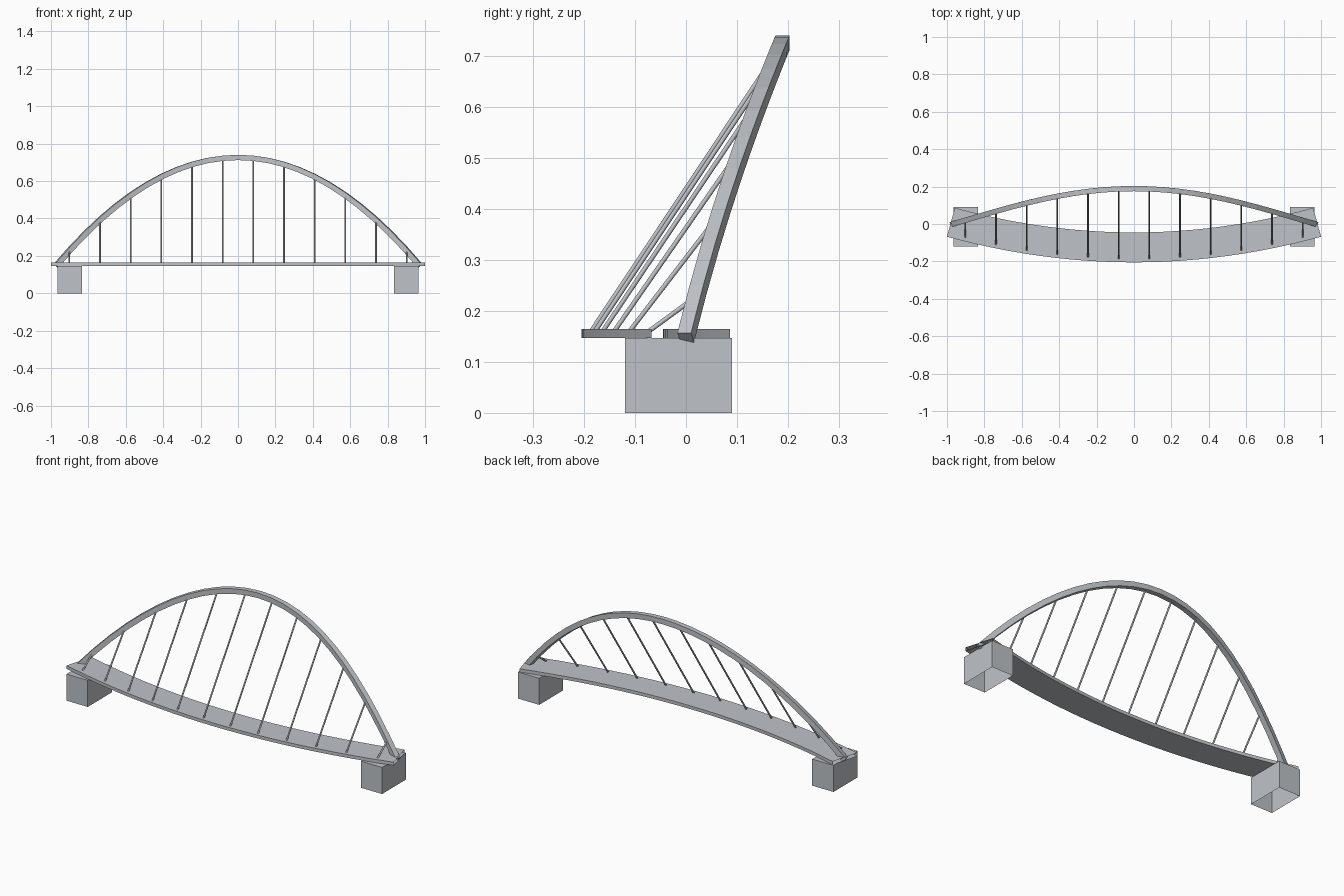
import bpy
import bmesh
from mathutils import Vector

if "Cube" in bpy.data.objects:
    bpy.data.objects.remove(bpy.data.objects["Cube"])

steel = bpy.data.materials.new("light_grey")
steel.use_nodes = True
GREY = (0.52, 0.545, 0.575, 1)
steel.diffuse_color = GREY
steel.node_tree.nodes["Principled BSDF"].inputs["Base Color"].default_value = GREY

UP = Vector((0, 0, 1))
SEGMENTS = 24


def finish(name, bm):
    bmesh.ops.recalc_face_normals(bm, faces=bm.faces)
    mesh = bpy.data.meshes.new(name)
    bm.to_mesh(mesh)
    bm.free()
    mesh.materials.append(steel)
    obj = bpy.data.objects.new(name, mesh)
    bpy.context.collection.objects.link(obj)
    return obj


def sweep(name, path, half_span, width, height, caps):
    """Sweep a rectangle along path(x), keeping its width level."""
    bm = bmesh.new()
    rings = []
    for i in range(SEGMENTS + 1):
        x = half_span * (2 * i / SEGMENTS - 1)
        tangent = (path(x + 0.001) - path(x - 0.001)).normalized()
        side = UP.cross(tangent).normalized()
        normal = tangent.cross(side)
        rings.append([bm.verts.new(path(x) + side * a * width / 2 + normal * b * height / 2)
                      for a, b in ((-1, -1), (1, -1), (1, 1), (-1, 1))])
    for r, s in zip(rings, rings[1:]):
        for k in range(4):
            j = (k + 1) % 4
            bm.faces.new((r[k], r[j], s[j], s[k]))
    if caps:
        bm.faces.new(rings[0])
        bm.faces.new(rings[-1])
    return finish(name, bm)


def deck_path(x):
    return Vector((x, -0.125 + 0.14 * x * x, 0.156))


def arch_path(x):
    h = 0.576 * (1 - (x / 0.97) ** 2)
    return Vector((x, h * (0.245 + 0.145 * h), 0.15 + h))


# Curved walkway, open at its ends, and the leaning arch
sweep("deck", deck_path, 0.979, 0.16, 0.018, False)
sweep("arch", arch_path, 0.972, 0.028, 0.028, True)

# Foundation blocks, open underneath
for side, label in ((1, "left"), (-1, "right")):
    bm = bmesh.new()
    bmesh.ops.create_cube(bm, size=1)
    bmesh.ops.scale(bm, vec=(0.13, 0.21, 0.147), verts=bm.verts)
    bmesh.ops.translate(bm, vec=(side * 0.9, -0.015, 0.0735), verts=bm.verts)
    bm.normal_update()
    bmesh.ops.delete(bm, geom=[f for f in bm.faces if f.normal.z < -0.5], context="FACES_ONLY")
    finish(label + "_pier", bm)

# Hangers from the arch to the front edge of the deck
for i in range(12):
    x = 0.164 * (i - 5.5)
    top = arch_path(x)
    foot = Vector((x, -0.187 + 0.14 * x * x, 0.16))
    axis = top - foot
    bm = bmesh.new()
    bmesh.ops.create_cone(bm, cap_ends=True, segments=8, radius1=0.0045,
                          radius2=0.0045, depth=axis.length)
    obj = finish("hanger_%d" % (i + 1), bm)
    obj.location = (top + foot) / 2
    obj.rotation_euler = axis.to_track_quat("Z", "Y").to_euler()
    for face in obj.data.polygons:
        face.use_smooth = len(face.vertices) == 4
